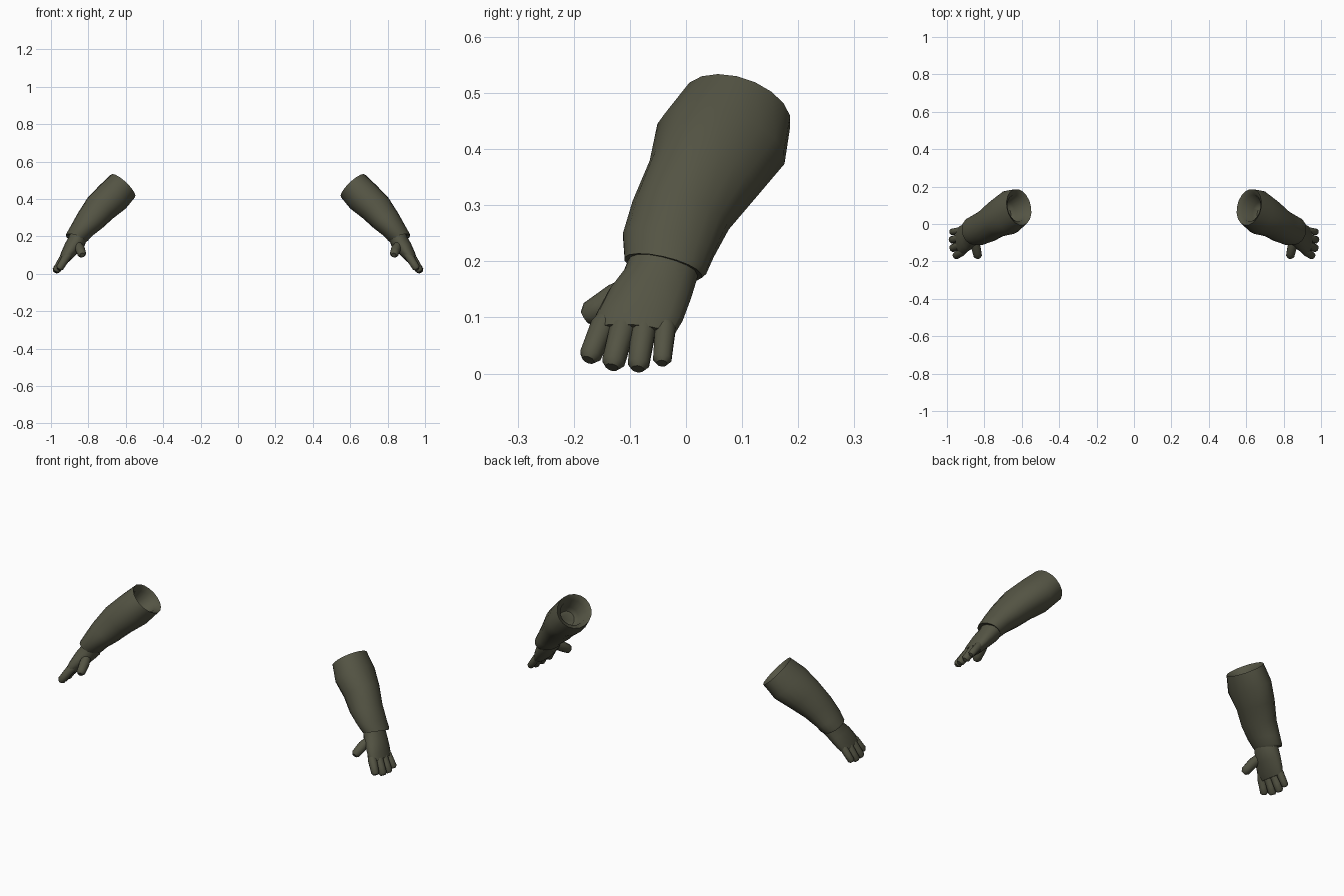
import bpy, bmesh, math
from mathutils import Vector

cube = bpy.data.objects.get("Cube")
if cube:
    bpy.data.objects.remove(cube, do_unlink=True)

olive = bpy.data.materials.new("dark_olive")
olive.use_nodes = True
colour = (0.088, 0.088, 0.057, 1)
olive.diffuse_color = colour
bsdf = olive.node_tree.nodes["Principled BSDF"]
bsdf.inputs["Base Color"].default_value = colour
bsdf.inputs["Roughness"].default_value = 0.8


def ellipse(centre, a, b, sides, fold=0.0):
    """Ring around a centre, spanned by half axes a and b."""
    ring = []
    for i in range(sides):
        t = math.tau * i / sides
        s = 1 + fold * math.cos(3 * t + 1)
        ring.append(Vector(centre) + s * (a * math.cos(t) + b * math.sin(t)))
    return ring


def loft(bm, rings):
    """Closed skin through a list of rings."""
    loops = [[bm.verts.new(p) for p in ring] for ring in rings]
    n = len(loops[0])
    for low, high in zip(loops, loops[1:]):
        for i in range(n):
            j = (i + 1) % n
            bm.faces.new((low[i], low[j], high[j], high[i]))
    bm.faces.new(loops[0])
    bm.faces.new(loops[-1])


def finish(bm, name, side, angle):
    for v in bm.verts:
        v.co.x *= side
    bmesh.ops.recalc_face_normals(bm, faces=bm.faces)
    mesh = bpy.data.meshes.new(name)
    bm.to_mesh(mesh)
    bm.free()
    mesh.materials.append(olive)
    obj = bpy.data.objects.new(name, mesh)
    bpy.context.collection.objects.link(obj)
    bpy.ops.object.select_all(action='DESELECT')
    obj.select_set(True)
    bpy.context.view_layer.objects.active = obj
    bpy.ops.object.shade_smooth_by_angle(angle=math.radians(angle))


def finger(bm, root, knuckle, tip, radius):
    """Tapered digit with a blunt rounded tip."""
    root, knuckle, tip = Vector(root), Vector(knuckle), Vector(tip)
    d = (tip - knuckle).normalized()
    a = d.cross(Vector((0, 1, 0))).normalized()
    b = d.cross(a)
    stops = [(root, 0.9), (knuckle, 1.08), (knuckle.lerp(tip, 0.5), 1.0),
             (tip - d * radius * 0.5, 0.95), (tip, 0.55)]
    loft(bm, [ellipse(p, a * radius * s, b * radius * s, 10) for p, s in stops])


# Sleeve rings: centre, half axis across in x and z, half depth, fold
SLEEVE = [
    ((0.615, 0.09, 0.47), (0.065, 0.06), 0.097, 0.0),
    ((0.67, 0.06, 0.41), (0.07, 0.062), 0.115, 0.02),
    ((0.735, 0.028, 0.35), (0.068, 0.055), 0.098, 0.04),
    ((0.79, -0.012, 0.283), (0.067, 0.038), 0.087, 0.03),
    ((0.835, -0.032, 0.23), (0.06, 0.024), 0.082, 0.01),
    ((0.86, -0.037, 0.197), (0.056, 0.021), 0.074, 0.0),
]
PALM = [
    ((0.85, -0.036, 0.21), (0.044, 0.022), 0.062),
    ((0.862, -0.046, 0.175), (0.042, 0.024), 0.066),
    ((0.888, -0.065, 0.14), (0.036, 0.024), 0.074),
    ((0.915, -0.083, 0.1), (0.029, 0.019), 0.077),
    ((0.933, -0.092, 0.073), (0.022, 0.014), 0.07),
]
DIGITS = [
    ((0.90, -0.13, 0.11), (0.92, -0.148, 0.085), (0.958, -0.174, 0.024), 0.021),
    ((0.91, -0.10, 0.11), (0.933, -0.113, 0.08), (0.975, -0.132, 0.011), 0.022),
    ((0.91, -0.07, 0.11), (0.935, -0.075, 0.08), (0.979, -0.086, 0.008), 0.021),
    ((0.91, -0.04, 0.11), (0.935, -0.037, 0.08), (0.979, -0.043, 0.018), 0.018),
    ((0.86, -0.08, 0.16), (0.845, -0.125, 0.135), (0.833, -0.18, 0.1), 0.024),
]
SLEEVE_DEPTH = Vector((0.15, 1, -0.22))
HAND_DEPTH = Vector((0.08, 1, -0.08))
ARM = Vector((0.655, -0.32, -0.68))

for side, label in ((1, "left"), (-1, "right")):
    # Sleeve: hollow at the top, turned in under the cuff
    bm = bmesh.new()
    rings = [ellipse(c, Vector((a[0], 0, a[1])), SLEEVE_DEPTH * b, 18, f)
             for c, a, b, f in SLEEVE]
    c, a, b, _ = SLEEVE[0]
    inner = [ellipse(Vector(c) + ARM * depth, Vector((a[0], 0, a[1])) * s,
                     SLEEVE_DEPTH * b * s, 18)
             for depth, s in ((0.11, 0.45), (0.09, 0.62), (0.02, 0.73))]
    c, a, b, _ = SLEEVE[-1]
    cuff = [ellipse(Vector(c) + ARM * depth, Vector((a[0], 0, a[1])) * s,
                    SLEEVE_DEPTH * b * s, 18)
            for depth, s in ((0.012, 0.94), (0.006, 0.75))]
    loft(bm, inner + rings + cuff)
    finish(bm, label + "_sleeve", side, 50)

    # Hand: flattened palm with four fingers and a thumb
    bm = bmesh.new()
    loft(bm, [ellipse(c, Vector((a[0], 0, a[1])), HAND_DEPTH * b, 16)
              for c, a, b in PALM])
    for digit in DIGITS:
        finger(bm, *digit)
    finish(bm, label + "_hand", side, 50)
